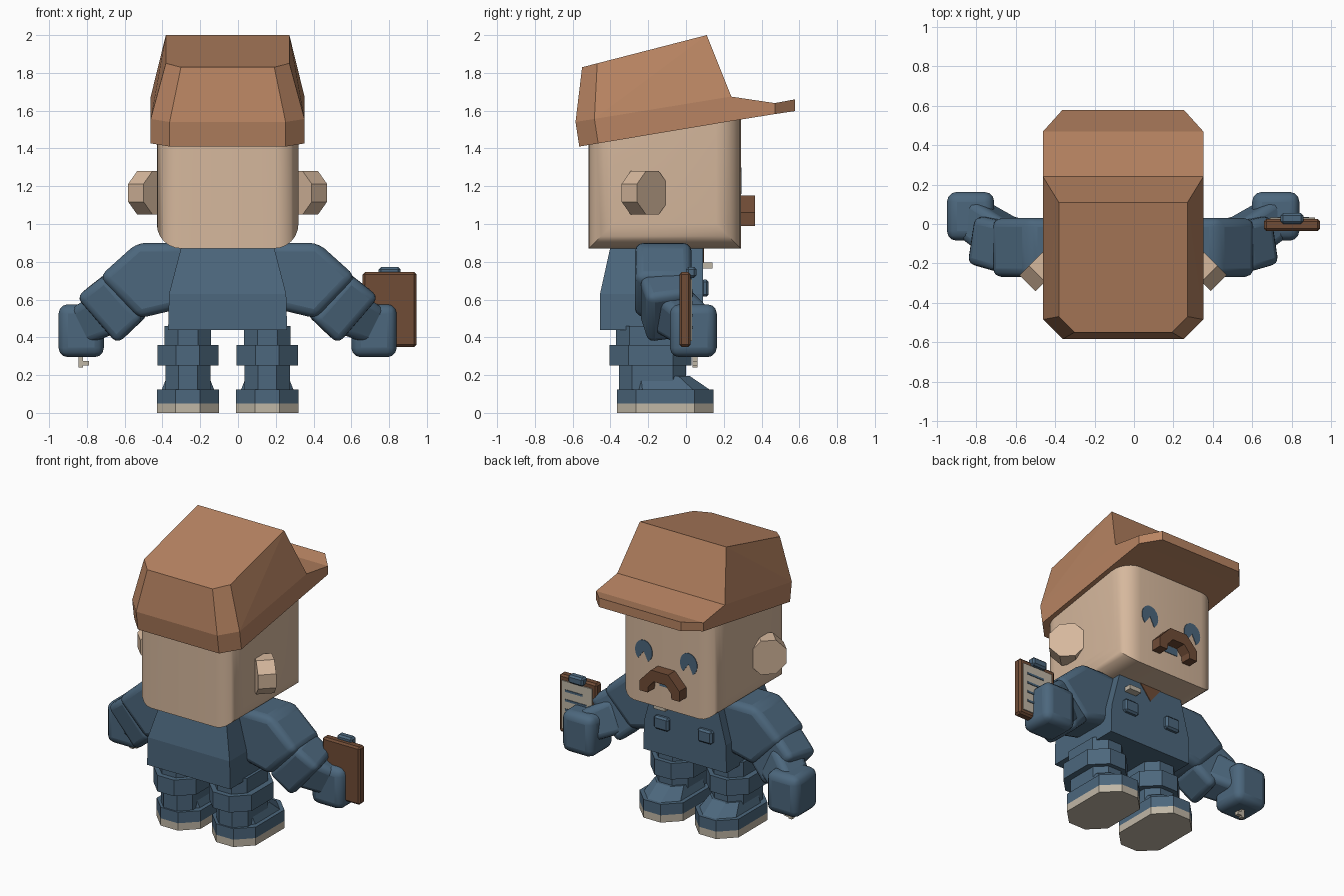
import bpy, bmesh, math
from mathutils import Vector

if "Cube" in bpy.data.objects:
    bpy.data.objects.remove(bpy.data.objects["Cube"])

CX = -0.055  # symmetry plane of the body


def material(name, rgb):
    m = bpy.data.materials.new(name)
    lin = [(c / 255 / 12.92) if c < 10 else ((c / 255 + 0.055) / 1.055) ** 2.4 for c in rgb]
    m.diffuse_color = (*lin, 1)
    m.use_nodes = True
    m.node_tree.nodes["Principled BSDF"].inputs["Base Color"].default_value = m.diffuse_color
    return m


HAT = material("tan_cap", (184, 132, 98))
SKIN = material("skin", (214, 184, 157))
BLUE = material("work_blue", (76, 103, 125))
BROWN = material("dark_brown", (112, 76, 54))
BEIGE = material("pale_beige", (192, 183, 166))


def finish(name, bm, mat, bevel=0, segs=3, smooth=False):
    bmesh.ops.recalc_face_normals(bm, faces=bm.faces)
    me = bpy.data.meshes.new(name)
    bm.to_mesh(me)
    bm.free()
    me.materials.append(mat)
    ob = bpy.data.objects.new(name, me)
    bpy.context.collection.objects.link(ob)
    if bevel:
        mod = ob.modifiers.new("round", 'BEVEL')
        mod.width, mod.segments, mod.limit_method = bevel, segs, 'ANGLE'
    if smooth:
        bpy.context.view_layer.objects.active = ob
        ob.select_set(True)
        bpy.ops.object.shade_smooth_by_angle(angle=math.radians(35))
        ob.select_set(False)
    return ob


def hull(name, pts, mat, **kw):
    bm = bmesh.new()
    for p in pts:
        bm.verts.new(p)
    bmesh.ops.convex_hull(bm, input=bm.verts)
    bmesh.ops.dissolve_limit(bm, angle_limit=0.02, verts=bm.verts, edges=bm.edges)
    return finish(name, bm, mat, **kw)


def box(name, lo, hi, mat, **kw):
    pts = [(x, y, z) for x in (lo[0], hi[0]) for y in (lo[1], hi[1]) for z in (lo[2], hi[2])]
    return hull(name, pts, mat, **kw)


def octagon(cx, hx, y0, y1, z, c):
    """Plan rectangle with cut corners."""
    return [(cx + sx * (hx - a), y, z) for sx in (1, -1)
            for a, y in ((0, y0 + c), (c, y0), (0, y1 - c), (c, y1))]


def prism(name, outline, y0, y1, mat, **kw):
    """Extrude an x-z outline along y."""
    bm = bmesh.new()
    f = bm.faces.new([bm.verts.new((x, y0, z)) for x, z in outline])
    ext = bmesh.ops.extrude_face_region(bm, geom=[f])
    for v in ext["geom"]:
        if isinstance(v, bmesh.types.BMVert):
            v.co.y = y1
    return finish(name, bm, mat, **kw)


def limb(name, s, p0, p1, r0, r1, mat, bevel):
    """Tapered square tube between two points; r = (in x-z plane, depth)."""
    p0, p1 = Vector(p0), Vector(p1)
    d = (p1 - p0).normalized()
    u = d.cross(Vector((0, 1, 0))).normalized()
    w = u.cross(d)
    pts = []
    for p, r in ((p0, r0), (p1, r1)):
        for a in (-1, 1):
            for b in (-1, 1):
                q = p + u * a * r[0] + w * b * r[1]
                pts.append((CX + s * q.x, q.y, q.z))
    return hull(name, pts, mat, bevel=bevel, smooth=True)


# head: rounded upright edges and rounded lower side edges
bm = bmesh.new()
bmesh.ops.create_cube(bm, size=1)
for v in bm.verts:
    v.co = (CX + v.co.x * 0.75, -0.1125 + v.co.y * 0.805, 1.235 + v.co.z * 0.73)
edges = []
for e in bm.edges:
    a, b = e.verts[0].co, e.verts[1].co
    if abs(a.z - b.z) > 0.1 or (abs(a.y - b.y) > 0.1 and a.z < 1):
        edges.append(e)
bmesh.ops.bevel(bm, geom=edges, offset=0.13, segments=6, profile=0.5, affect='EDGES')
finish("head", bm, SKIN, smooth=True)

# cap crown: lower rim, band line and sloped top
crown = []
for hw, c, yb, zb, yf, zf in ((0.407, 0.10, -0.565, 1.41, 0.24, 1.545),
                              (0.407, 0.10, -0.585, 1.54, 0.24, 1.675),
                              (0.327, 0.08, -0.55, 1.83, 0.11, 2.0)):
    k = (zf - zb) / (yf - yb)
    for s in (1, -1):
        crown += [(CX + s * (hw - c), yb, zb), (CX + s * hw, yb + c, zb + k * c), (CX + s * hw, yf, zf)]
hull("cap_crown", crown, HAT)

# cap visor
bm = bmesh.new()
rings = [[bm.verts.new((CX + sx * hw, y, z)) for sx, z in ((1, zt), (-1, zt), (-1, zb), (1, zb))]
         for y, hw, zt, zb in ((0.235, 0.407, 1.675, 1.544), (0.47, 0.407, 1.64, 1.582), (0.578, 0.31, 1.66, 1.598))]
for a, b in zip(rings, rings[1:]):
    for i in range(4):
        bm.faces.new((a[i], a[(i + 1) % 4], b[(i + 1) % 4], b[i]))
bm.faces.new(rings[0])
bm.faces.new(rings[-1])
finish("cap_visor", bm, HAT)

# face: moustache, mouth and eyes
half = [(0.065, 1.15), (0.15, 1.06), (0.15, 0.99), (0.09, 0.99), (0.085, 1.03), (0.045, 1.075)]
arch = [(CX + x, z) for x, z in half] + [(CX - x, z) for x, z in reversed(half)]
prism("moustache", arch, 0.285, 0.365, BROWN)
box("mouth", (CX - 0.05, 0.285, 1.02), (CX + 0.05, 0.294, 1.07), BLUE)
for s, side in ((1, "right"), (-1, "left")):
    ex, ez = CX + s * 0.17, 1.225
    arc = [math.radians(-50 + i * 290 / 20) for i in range(21)]
    prism("eye_" + side, [(ex, ez)] + [(ex + 0.065 * math.cos(t), ez + 0.075 * math.sin(t)) for t in arc],
          0.286, 0.294, BLUE)

# torso, open collar, chest pockets and name badge
torso = []
for hw, y0, y1, z in ((0.315, -0.455, 0.09, 0.44), (0.31, -0.455, 0.09, 0.63), (0.245, -0.40, 0.09, 0.88)):
    torso += [(CX + s * hw, y, z) for s in (1, -1) for y in (y0, y1)]
hull("torso", torso, BLUE)
prism("collar", [(CX - 0.085, 0.875), (CX + 0.085, 0.875), (CX, 0.77)], 0.086, 0.095, BROWN)
for s in (1, -1):
    x = CX + s * 0.165
    box("chest_pocket", (x - 0.055, 0.08, 0.615), (x + 0.055, 0.12, 0.705), BLUE, bevel=0.012, segs=1)
box("name_badge", (0.06, 0.08, 0.765), (0.15, 0.14, 0.795), BEIGE)

for s, side in ((1, "right"), (-1, "left")):
    # ear: eight-sided disc turned forward
    axis, across = Vector((s, 1, 0)).normalized(), Vector((-s, 1, 0)).normalized()
    c = Vector((CX + s * 0.445, -0.178, 1.165))
    pts = []
    for i in range(8):
        t = math.radians(22.5 + 45 * i)
        p = c + across * 0.1245 * math.cos(t) + Vector((0, 0, 0.1245 * math.sin(t)))
        pts += [p, p - axis * 0.115]
    hull("ear_" + side, pts, SKIN)

    # leg with wide rolled cuff
    lx = CX + s * 0.21
    for name, hw, y0, y1, z0, z1, cut in (("lower_leg_", 0.12, -0.355, 0.0, 0.1, 0.27, 0.07),
                                          ("cuff_", 0.162, -0.405, 0.03, 0.25, 0.36, 0.10),
                                          ("upper_leg_", 0.123, -0.37, 0.0, 0.35, 0.46, 0.07)):
        hull(name + side, octagon(lx, hw, y0, y1, z0, cut) + octagon(lx, hw, y0, y1, z1, cut), BLUE)

    # shoe with pale sole and raised instep
    hull("sole_" + side, octagon(lx, 0.165, -0.365, 0.145, 0, 0.1) + octagon(lx, 0.165, -0.365, 0.145, 0.05, 0.1), BEIGE)
    hull("shoe_" + side, octagon(lx, 0.165, -0.365, 0.145, 0.05, 0.1) + octagon(lx, 0.165, -0.365, 0.145, 0.125, 0.1), BLUE)
    hull("instep_" + side, octagon(lx, 0.14, -0.32, 0.13, 0.12, 0.09) + octagon(lx, 0.11, -0.3, 0.02, 0.195, 0.06), BLUE)

    # arm: shoulder block, sleeve, forearm and fist
    hull("shoulder_" + side, [(CX + s * x, y, z) for x, z in ((0.2, 0.9), (0.48, 0.9), (0.68, 0.72), (0.47, 0.5), (0.26, 0.55))
                              for y in ((-0.27, 0.03))], BLUE, bevel=0.045, smooth=True)
    limb("sleeve_" + side, s, (0.53, -0.12, 0.63), (0.68, -0.08, 0.5), (0.155, 0.13), (0.165, 0.125), BLUE, 0.04)
    limb("forearm_" + side, s, (0.6, -0.08, 0.55), (0.80, 0.05, 0.45), (0.12, 0.11), (0.10, 0.10), BLUE, 0.04)
    box("fist_" + side, (CX + s * 0.655, -0.085, 0.295), (CX + s * 0.895, 0.163, 0.575), BLUE, bevel=0.05, smooth=True)

# clipboard with sheet, written rows and clip
box("clipboard", (0.66, -0.035, 0.35), (0.945, 0.025, 0.745), BROWN, bevel=0.012, segs=1)
box("sheet", (0.69, 0.02, 0.38), (0.92, 0.032, 0.71), BEIGE)
for i, w in enumerate((0.13, 0.16, 0.11, 0.15)):
    z = 0.64 - i * 0.065
    box("sheet_row", (0.89 - w, 0.03, z), (0.89, 0.036, z + 0.014), BLUE)
box("clip", (0.745, 0.0, 0.715), (0.86, 0.055, 0.772), BLUE, bevel=0.012, segs=1)

# small key under the left fist
box("key_shaft", (-0.845, 0.035, 0.24), (-0.82, 0.062, 0.31), BEIGE)
box("key_bit", (-0.845, 0.035, 0.25), (-0.79, 0.062, 0.275), BEIGE)
